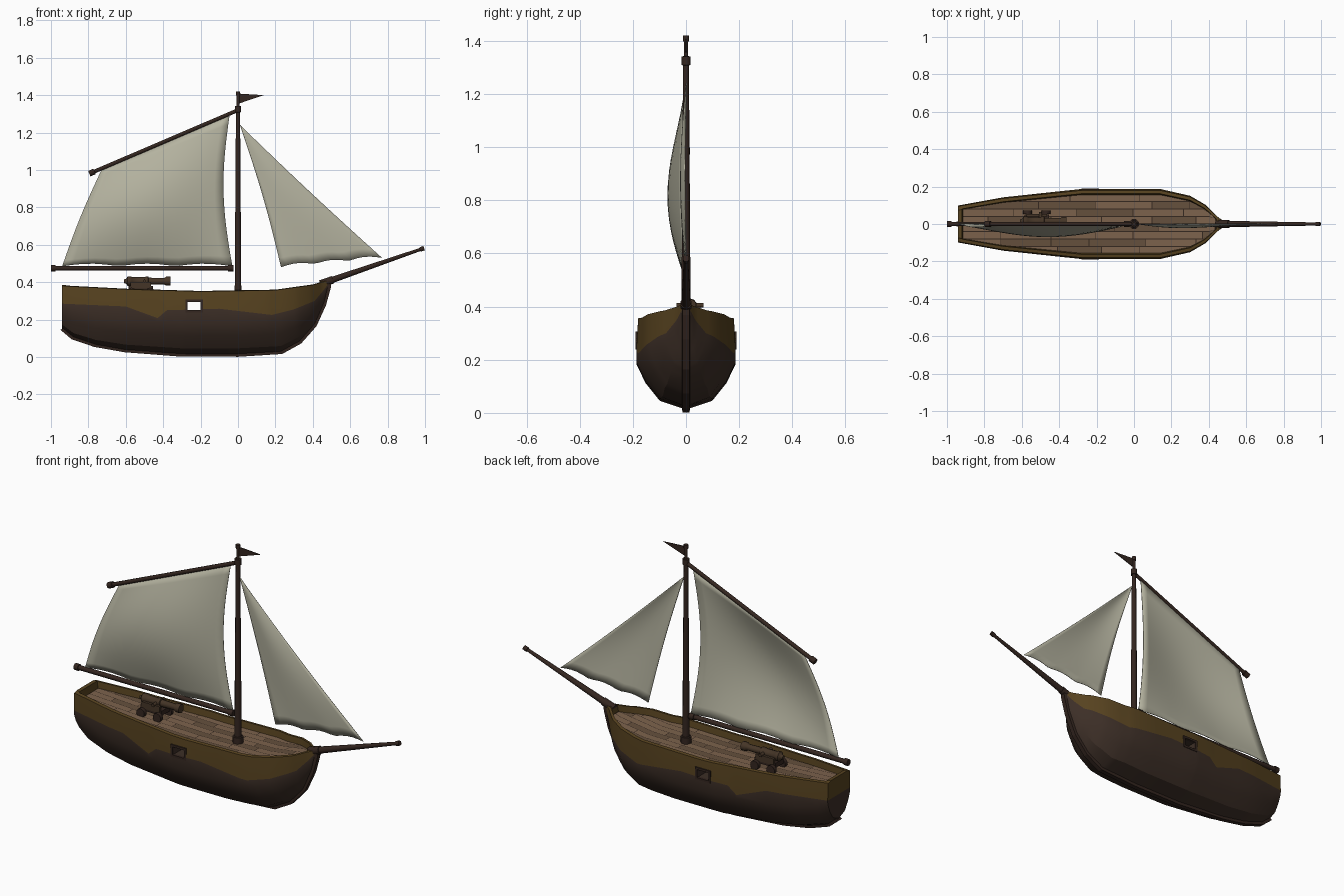
import bpy, bmesh, math, random
from mathutils import Vector

random.seed(4)
if "Cube" in bpy.data.objects:
    bpy.data.objects.remove(bpy.data.objects["Cube"])


def material(name, rgb):
    m = bpy.data.materials.new(name)
    m.use_nodes = True
    m.diffuse_color = (*rgb, 1)
    node = m.node_tree.nodes["Principled BSDF"]
    node.inputs["Base Color"].default_value = (*rgb, 1)
    node.inputs["Roughness"].default_value = 0.9
    return m


DARK_HULL = material("dark hull brown", (0.046, 0.028, 0.02))
GOLD = material("golden brown", (0.095, 0.055, 0.014))
SPAR = material("dark spar wood", (0.034, 0.019, 0.014))
PLANK = material("deck tan", (0.2, 0.122, 0.072))
PLANK_DARK = material("worn deck brown", (0.13, 0.08, 0.046))
SEAM = material("deck seam", (0.035, 0.021, 0.014))
CANVAS = material("sail canvas", (0.46, 0.45, 0.35))
IRON = material("cannon bronze", (0.06, 0.036, 0.02))


def finish(name, bm, mats, smooth=None):
    bmesh.ops.recalc_face_normals(bm, faces=bm.faces)
    me = bpy.data.meshes.new(name)
    bm.to_mesh(me)
    bm.free()
    for m in mats:
        me.materials.append(m)
    ob = bpy.data.objects.new(name, me)
    bpy.context.collection.objects.link(ob)
    if smooth:
        bpy.ops.object.select_all(action='DESELECT')
        ob.select_set(True)
        bpy.context.view_layer.objects.active = ob
        bpy.ops.object.shade_smooth_by_angle(angle=math.radians(smooth))
    return ob


def loft(bm, rings, caps=True, row_mat=lambda i: 0):
    rows = [[bm.verts.new(p) for p in r] for r in rings]
    n = len(rows[0])
    for a, b in zip(rows, rows[1:]):
        for i in range(n):
            j = (i + 1) % n
            bm.faces.new((a[i], a[j], b[j], b[i])).material_index = row_mat(i)
    if caps:
        bm.faces.new(rows[0])
        bm.faces.new(rows[-1])
    return rows


def turned(name, p0, p1, profile, mat, sides=8):
    """Round part along p0-p1; profile is (fraction, radius) pairs."""
    p0, p1 = Vector(p0), Vector(p1)
    q = (p1 - p0).to_track_quat('Z', 'Y')
    angles = [2 * math.pi * (i + 0.5) / sides for i in range(sides)]
    bm = bmesh.new()
    loft(bm, [[p0.lerp(p1, t) + q @ Vector((r * math.cos(a), r * math.sin(a), 0))
               for a in angles] for t, r in profile])
    return finish(name, bm, [mat], 50)


def box(name, centre, size, mat):
    bm = bmesh.new()
    bmesh.ops.create_cube(bm, size=1)
    for v in bm.verts:
        v.co = Vector(centre) + Vector(a * b for a, b in zip(v.co, size))
    return finish(name, bm, [mat])


def interp(table, x):
    for (x0, a), (x1, b) in zip(table, table[1:]):
        if x <= x1:
            return a + (b - a) * max(0, (x - x0) / (x1 - x0))
    return table[-1][1]


# Hull lines along the length
keel = [(-.94, .15), (-.88, .1), (-.76, .06), (-.6, .033), (-.3, .012), (0, .012),
        (.23, .025), (.33, .08), (.41, .17), (.46, .28), (.485, .37)]
sheer = [(-.94, .38), (-.6, .362), (-.2, .35), (.2, .357), (.4, .385), (.485, .41)]
beam = [(-.94, .095), (-.7, .137), (-.4, .168), (-.28, .18), (.14, .18), (.3, .145),
        (.38, .1), (.45, .035), (.485, .012)]
paint = [(-.94, .285), (-.6, .27), (-.43, .208), (-.38, .25), (-.1, .258), (.18, .225),
         (.3, .255), (.41, .3), (.46, .36), (.485, .393)]
DEPTH = 0.035


def inner(x):
    w = interp(beam, x)
    return max(w - 0.018, 0.6 * w)


def section(x, depth):
    k, t, w, p = (interp(tb, x) for tb in (keel, sheer, beam, paint))
    h, r = t - k, inner(x)
    half = [(.55 * w, k + .1 * h), (.85 * w, k + .3 * h), (1.03 * w, k + .5 * h),
            (1.04 * w, p), (w, t), (r, t + .003), (.96 * r, t - depth)]
    pts = [(0, k)] + half + [(-y, z) for y, z in reversed(half)]
    return [(x, y, z) for y, z in pts]


# Hull with bulwarks, two-tone by section row
xs = sorted({x for tb in (keel, sheer, beam, paint) for x, _ in tb} | {-.92, -.914, .435, .44})
bm = bmesh.new()
rows = loft(bm, [section(x, DEPTH if -.915 < x < .437 else -.006) for x in xs], False,
            lambda i: 0 if i < 4 or i > 10 else 1)
for ring in (rows[0], rows[-1]):
    bm.faces.new((ring[0], ring[1], ring[14])).material_index = 0
    for i in range(1, 7):
        bm.faces.new((ring[i], ring[i + 1], ring[14 - i], ring[15 - i])).material_index = int(i > 3)
hull = finish("hull", bm, [DARK_HULL, GOLD])

# Gun ports cut through both sides
PX, PZ = -.235, .273
cutter = box("port_cutter", (PX, 0, PZ), (.07, .6, .046), DARK_HULL)
cutter.hide_render = True
mod = hull.modifiers.new("ports", 'BOOLEAN')
mod.operation, mod.object, mod.solver = 'DIFFERENCE', cutter, 'EXACT'
bpy.ops.object.select_all(action='DESELECT')
hull.select_set(True)
bpy.context.view_layer.objects.active = hull
bpy.ops.object.modifier_apply(modifier="ports")
bpy.data.objects.remove(cutter)
bpy.ops.object.shade_smooth_by_angle(angle=math.radians(25))
for side, s in (("left", 1), ("right", -1)):
    for part, dx, dz, sx, sz in (("top", 0, .028, .094, .012), ("sill", 0, -.028, .094, .012),
                                 ("fore", .041, 0, .012, .05), ("aft", -.041, 0, .012, .05)):
        box(f"port_{part}_{side}", (PX + dx, s * .182, PZ + dz), (sx, .016, sz), SPAR)

# Keel and stem strip
bm = bmesh.new()
rings = []
for x, z in keel + [(.49, .415)]:
    d = Vector((x + .1, 0, z - .5)).normalized() * .011
    p = Vector((x, 0, z))
    rings.append([p + d * s + Vector((0, y, 0))
                  for s, y in ((1, -.013), (1, .013), (-1, .016), (-1, -.016))])
loft(bm, rings)
finish("keel_and_stem", bm, [SPAR])

# Deck planks with dark seams, clipped to the bulwarks
bm = bmesh.new()
dx = [-.913 + i * 1.348 / 40 for i in range(41)]
lines = [k * .04 + e for k in range(-5, 6) for e in (-.0018, .0018)]
for c, (ya, yb) in enumerate(zip(lines, lines[1:])):
    tone, joint = 0, random.randint(3, 9)
    for i, (xa, xb) in enumerate(zip(dx, dx[1:])):
        if i == joint:
            tone, joint = int(random.random() < .35), i + random.randint(6, 11)
        quad = []
        for x, y in ((xa, ya), (xb, ya), (xb, yb), (xa, yb)):
            w = inner(x) * .965
            quad.append(Vector((x, max(-w, min(w, y)), interp(sheer, x) - DEPTH + .003)))
        if (quad[3] - quad[0]).length + (quad[2] - quad[1]).length > .001:
            f = bm.faces.new([bm.verts.new(p) for p in quad])
            f.material_index = 2 if c % 2 == 0 else tone
            if c % 2 and i == joint - 1:
                end = [p.lerp(q, t) + Vector((0, 0, .001)) for p, q, t in (
                    (quad[0], quad[1], .88), (quad[0], quad[1], 1),
                    (quad[3], quad[2], 1), (quad[3], quad[2], .88))]
                bm.faces.new([bm.verts.new(p) for p in end]).material_index = 2
bmesh.ops.remove_doubles(bm, verts=bm.verts, dist=.0002)
finish("deck", bm, [PLANK, PLANK_DARK, SEAM])

# Mast and spars
turned("mast", (0, 0, .3), (0, 0, 1.42),
       [(0, .028), (.05, .028), (.051, .019), (.9, .012), (.901, .018), (.93, .018),
        (.931, .009), (.98, .009), (.981, .012), (1, .012)], SPAR)
turned("boom", (-1, 0, .475), (-.025, 0, .475),
       [(0, .018), (.025, .018), (.026, .013), (.97, .013), (.971, .018), (1, .018)], SPAR)
turned("gaff", (-.795, 0, .98), (0, 0, 1.32),
       [(0, .017), (.035, .017), (.036, .011), (1, .011)], SPAR)
turned("bowsprit", (.44, 0, .39), (.995, 0, .582),
       [(0, .022), (.12, .022), (.121, .018), (.96, .009), (.961, .013), (1, .013)], SPAR)

# Pennant
bm = bmesh.new()
loft(bm, [[(.005, y, 1.408), (.138, y, 1.4), (.005, y, 1.355)] for y in (-.002, .002)])
finish("pennant", bm, [SPAR])


def sail(name, corners, belly, pull, n=16):
    """Billowed cloth; corners are aft top, fore top, fore foot, aft foot as (x, z)."""
    at, ft, ff, af = (Vector((x, 0, z)) for x, z in corners)
    bm = bmesh.new()
    grid = []
    for j in range(n + 1):
        v = j / n
        arc = math.sin(math.pi * v)
        row = []
        for i in range(n + 1):
            u = i / n
            p = at.lerp(ft, u).lerp(af.lerp(ff, u), v)
            p.y = -belly * arc * (.25 + .75 * math.sin(math.pi * u))
            p.x += arc * (pull[0] * (1 - u) + pull[1] * u)
            p.z += .014 * v ** 6 * abs(math.sin(3 * math.pi * u))
            row.append(bm.verts.new(p))
        grid.append(row)
    for a, b in zip(grid, grid[1:]):
        for i in range(n):
            bm.faces.new((a[i], a[i + 1], b[i + 1], b[i]))
    bmesh.ops.remove_doubles(bm, verts=bm.verts, dist=.0005)
    ob = finish(name, bm, [CANVAS], 60)
    ob.modifiers.new("cloth", 'SOLIDIFY').thickness = .003


sail("main_sail", [(-.73, 1.0), (-.045, 1.295), (-.03, .485), (-.94, .485)], .07, (-.01, -.04))
sail("jib", [(.01, 1.24), (.011, 1.24), (.77, .53), (.23, .48)], .022, (.012, -.008))

# Deck cannon on its carriage
CX, CY, CZ = -.52, .015, .405
turned("cannon_barrel", (-.61, CY, CZ), (-.36, CY, CZ),
       [(0, .01), (.05, .014), (.08, .026), (.16, .026), (.17, .023), (.45, .022), (.46, .025),
        (.52, .025), (.53, .019), (.86, .017), (.9, .024), (1, .024)], IRON, 10)
box("carriage_bed", (CX, CY, .366), (.13, .07, .026), SPAR)
for s in (-1, 1):
    box("carriage_cheek", (CX, CY + s * .032, .384), (.11, .014, .036), IRON)
    for x in (-.57, -.47):
        turned("carriage_wheel", (x, CY + s * .038, .346), (x, CY + s * .058, .346),
               [(0, .025), (1, .025)], SPAR, 10)
turned("trunnion", (CX + .02, CY - .05, CZ), (CX + .02, CY + .05, CZ), [(0, .009), (1, .009)], IRON)
